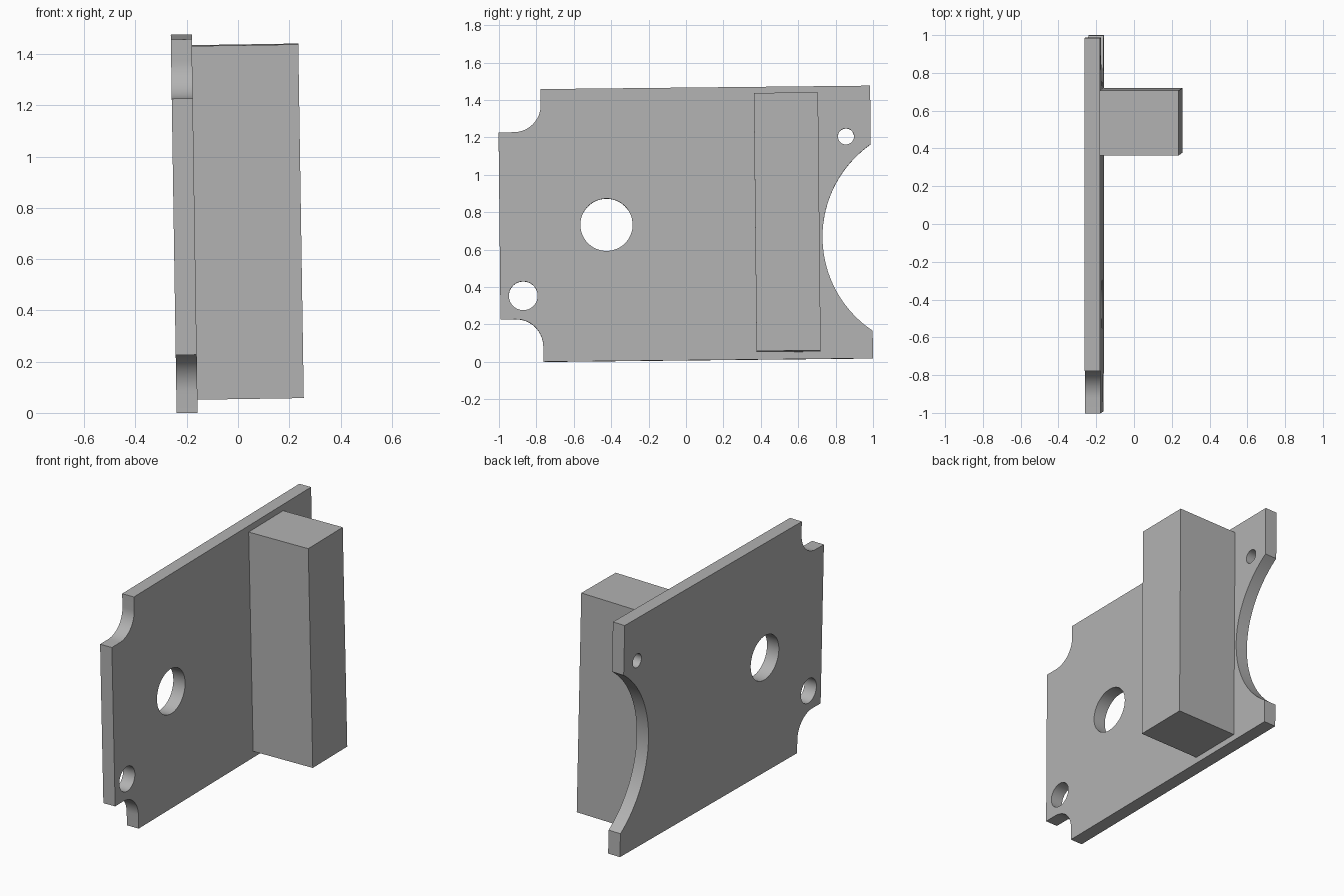
import bpy, bmesh
from math import cos, sin, pi, asin, sqrt
from mathutils import Matrix

cube = bpy.data.objects.get("Cube")
if cube:
    bpy.data.objects.remove(cube, do_unlink=True)

grey = bpy.data.materials.new("plain grey")
grey.use_nodes = True
colour = (0.45, 0.45, 0.45, 1)
grey.diffuse_color = colour
grey.node_tree.nodes["Principled BSDF"].inputs["Base Color"].default_value = colour

# The whole bracket leans slightly on two axes
LEAN = (Matrix.Translation((0, 0, 0.74)) @ Matrix.Rotation(-0.0155, 4, "Y")
        @ Matrix.Rotation(0.0105, 4, "X"))
BACK, FACE, OUTER = -0.251, -0.169, 0.246


def arc(cy, cz, r, start, end, steps):
    return [(cy + r * cos(start + (end - start) * i / steps),
             cz + r * sin(start + (end - start) * i / steps)) for i in range(steps + 1)]


def prism(name, outline, x0, x1):
    """Extrude a y-z outline from x0 to x1."""
    bm = bmesh.new()
    face = bm.faces.new([bm.verts.new((x0, y, z)) for y, z in outline])
    new = bmesh.ops.extrude_face_region(bm, geom=[face])["geom"]
    bmesh.ops.translate(bm, vec=(x1 - x0, 0, 0),
                        verts=[v for v in new if isinstance(v, bmesh.types.BMVert)])
    bmesh.ops.recalc_face_normals(bm, faces=bm.faces)
    mesh = bpy.data.meshes.new(name)
    bm.to_mesh(mesh)
    bm.free()
    mesh.materials.append(grey)
    obj = bpy.data.objects.new(name, mesh)
    bpy.context.collection.objects.link(obj)
    obj.matrix_world = LEAN
    return obj


# Plate outline: rounded corner notches on one end, a wide scoop on the other
LEFT, RIGHT, HALF = -0.997, 0.992, 0.729
notch_y, notch_z, notch_r = -0.915, 0.645, 0.145
scoop_y, scoop_z, scoop_r = 1.333, -0.083, 0.604
swing = asin(sqrt(scoop_r ** 2 - (scoop_y - RIGHT) ** 2) / scoop_r)
outline = [(RIGHT, -HALF)]
outline += arc(scoop_y, scoop_z, scoop_r, pi + swing, pi - swing, 48)
outline += [(RIGHT, HALF), (notch_y + notch_r, HALF)]
outline += arc(notch_y, notch_z, notch_r, 0, -pi / 2, 16)
outline += [(LEFT, notch_z - notch_r), (LEFT, notch_r - notch_z)]
outline += arc(notch_y, -notch_z, notch_r, pi / 2, 0, 16)
outline += [(notch_y + notch_r, -HALF)]
plate = prism("plate", outline, BACK, FACE)

# Round holes through the plate
cutters = []
for name, y, z, r in (("main_hole", -0.425, 0, 0.14),
                      ("lower_hole", -0.874, -0.375, 0.077),
                      ("upper_hole", 0.86, 0.459, 0.043)):
    cutter = prism(name + "_cutter", arc(y, z, r, 0, 2 * pi, 48)[:-1], BACK - 0.1, FACE + 0.1)
    cutter.hide_render = True
    cutters.append(cutter)
    mod = plate.modifiers.new(name, "BOOLEAN")
    mod.operation = "DIFFERENCE"
    mod.solver = "EXACT"
    mod.object = cutter

# Bake the holes, then drop the cutters
bpy.context.view_layer.update()
bpy.ops.object.select_all(action="DESELECT")
plate.select_set(True)
bpy.context.view_layer.objects.active = plate
for mod in list(plate.modifiers):
    bpy.ops.object.modifier_apply(modifier=mod.name)
for cutter in cutters:
    bpy.data.objects.remove(cutter, do_unlink=True)
bpy.ops.object.shade_smooth_by_angle(angle=0.5)

# Upright block standing off the plate
y0, y1, h = 0.37, 0.713, 0.69
prism("block", [(y0, -h), (y1, -h), (y1, h), (y0, h)], FACE, OUTER)
